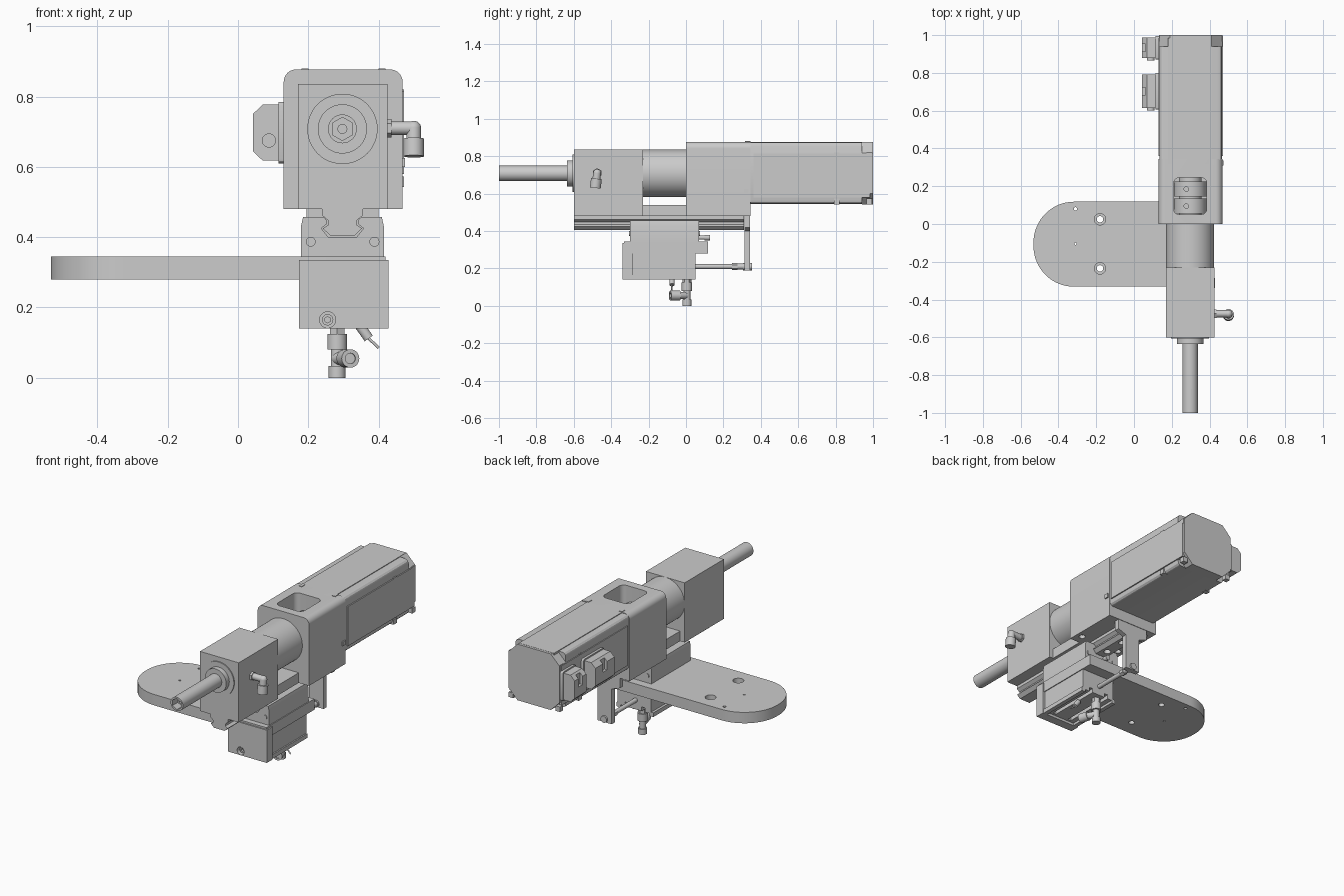
import bpy, bmesh, math
from mathutils import Vector

if "Cube" in bpy.data.objects:
    bpy.data.objects.remove(bpy.data.objects["Cube"])

CX, CZ = 0.297, 0.708   # main spindle axis


def finish(name, bm):
    bmesh.ops.recalc_face_normals(bm, faces=bm.faces)
    me = bpy.data.meshes.new(name)
    bm.to_mesh(me)
    bm.free()
    ob = bpy.data.objects.new(name, me)
    bpy.context.collection.objects.link(ob)
    return ob


def prism(name, pts, axis, a, b):
    """Extrude a 2D profile along an axis from a to b."""
    place = {'x': lambda p, t: (t, p[0], p[1]), 'y': lambda p, t: (p[0], t, p[1]),
             'z': lambda p, t: (p[0], p[1], t)}[axis]
    bm = bmesh.new()
    lo = [bm.verts.new(place(p, a)) for p in pts]
    hi = [bm.verts.new(place(p, b)) for p in pts]
    n = len(pts)
    bm.faces.new(lo)
    bm.faces.new(hi)
    for i in range(n):
        bm.faces.new((lo[i], lo[(i + 1) % n], hi[(i + 1) % n], hi[i]))
    return finish(name, bm)


def rrect(x0, x1, y0, y1, radii, n=8):
    """Rounded rectangle; radii for lower-left, lower-right, upper-right, upper-left."""
    pts = []
    corners = [(x0, y0, 1, 1), (x1, y0, -1, 1), (x1, y1, -1, -1), (x0, y1, 1, -1)]
    for k, ((x, y, sx, sy), r) in enumerate(zip(corners, radii)):
        if r == 0:
            pts.append((x, y))
            continue
        for i in range(n + 1):
            a = math.pi * (1 + k / 2) + math.pi / 2 * i / n
            pts.append((x + sx * r + r * math.cos(a), y + sy * r + r * math.sin(a)))
    return pts


def box(name, x0, x1, y0, y1, z0, z1):
    return prism(name, [(x0, y0), (x1, y0), (x1, y1), (x0, y1)], 'z', z0, z1)


def cyl(name, p0, p1, r, n=32):
    p0, p1 = Vector(p0), Vector(p1)
    d = p1 - p0
    bm = bmesh.new()
    bmesh.ops.create_cone(bm, cap_ends=True, segments=n, radius1=r, radius2=r, depth=d.length)
    rot = d.to_track_quat('Z', 'Y')
    for v in bm.verts:
        v.co = rot @ v.co + (p0 + p1) / 2
    return finish(name, bm)


def ycyl(name, x, z, y0, y1, r, n=32):
    return cyl(name, (x, y0, z), (x, y1, z), r, n)


def ball(name, p, r):
    bm = bmesh.new()
    bmesh.ops.create_uvsphere(bm, u_segments=24, v_segments=12, radius=r)
    bmesh.ops.translate(bm, verts=bm.verts, vec=p)
    return finish(name, bm)


def cut(ob, cutters):
    for c in cutters:
        m = ob.modifiers.new("cut", 'BOOLEAN')
        m.operation, m.solver, m.object = 'DIFFERENCE', 'EXACT', c
        c.hide_render = True
    bpy.context.view_layer.update()
    me = bpy.data.meshes.new_from_object(ob.evaluated_get(bpy.context.evaluated_depsgraph_get()))
    ob.modifiers.clear()
    ob.data = me
    for c in cutters:
        bpy.data.objects.remove(c)


def screw(x, z, y, r):
    """Socket screw head sitting in a counterbore, facing -y."""
    s = ycyl("screw_head", x, z, y, y + 0.03, r)
    cut(s, [ycyl("socket", x, z, y - 0.01, y + 0.015, r * 0.55, 6)])


# Front bearing block with corner screws
block = box("front_block", 0.17, 0.425, -0.6, -0.23, 0.48, 0.835)
corners = [(CX + sx * 0.091, CZ + sz * 0.091) for sx in (-1, 1) for sz in (-1, 1)]
cut(block, [ycyl("hole", x, z, -0.62, -0.57, 0.024) for x, z in corners])
for x, z in corners:
    screw(x, z, -0.592, 0.018)
ycyl("bearing_cover", CX, CZ, -0.606, -0.59, 0.1, 48)

# Spindle with hexagonal socket tip
ycyl("spindle_flange", CX, CZ, -0.635, -0.6, 0.07, 40)
shaft = ycyl("spindle", CX, CZ, -1.0, -0.63, 0.041)
cut(shaft, [ycyl("hex", CX, CZ, -1.02, -0.95, 0.033, 6),
            cyl("cross_hole", (CX, -0.9, 0.6), (CX, -0.9, 0.8), 0.008, 16)])
ycyl("spindle_core", CX, CZ, -0.96, -0.94, 0.014, 20)

# Cylindrical neck and spacer under it
ycyl("neck", CX, CZ, -0.24, 0.01, 0.127, 64)
box("neck_spacer", 0.2, 0.4, -0.24, 0.01, 0.48, 0.54)

# Coupling housing with an open window on top
house = prism("coupling_housing", rrect(0.13, 0.468, 0.48, 0.877, (0, 0, 0.035, 0.035)), 'y', 0, 0.345)
cut(house, [prism("window", rrect(0.21, 0.385, 0.05, 0.245, [0.03] * 4), 'z', 0.6, 0.95),
            cyl("bolt_a", (0.17, 0.29, 0.47), (0.17, 0.29, 0.5), 0.018),
            cyl("bolt_b", (0.43, 0.29, 0.47), (0.43, 0.29, 0.5), 0.018),
            cyl("bolt_c", (0.17, 0.06, 0.47), (0.17, 0.06, 0.5), 0.018),
            cyl("bolt_d", (0.43, 0.06, 0.47), (0.43, 0.06, 0.5), 0.018)])
for y0 in (0.055, 0.145):
    hub = ycyl("coupling_hub", CX, CZ, y0, y0 + 0.08, 0.086, 48)
    cut(hub, [cyl("clamp_hole", (CX - 0.02, y0 + 0.04, 0.76), (CX - 0.02, y0 + 0.04, 0.82), 0.012, 16)])
ycyl("coupling_core", CX, CZ, 0.04, 0.25, 0.06)

# Servo motor: corner-cut body, side panels, end cap, latches
prism("motor_body", rrect(0.135, 0.465, 0.545, 0.873, [0.022] * 4, 3), 'y', 0.34, 0.94)
prism("motor_end_cap", rrect(0.133, 0.468, 0.542, 0.876, [0.058] * 4, 1), 'y', 0.94, 1.0)
box("motor_top_panel", 0.18, 0.41, 0.345, 0.985, 0.86, 0.877)
for x in (0.13, 0.457):
    box("motor_side_panel", x, x + 0.015, 0.36, 0.985, 0.58, 0.815)
for x in (0.133, 0.442):
    for z in (0.543, 0.79):
        for y in (0.79, 0.965):
            box("latch", x, x + 0.03, y, y + 0.03, z, z + 0.03)
for x in (0.18, 0.40):
    box("housing_latch", x, x + 0.02, 0.315, 0.345, 0.865, 0.88)
box("housing_side_latch", 0.455, 0.475, 0.31, 0.335, 0.6, 0.625)

# Two connectors on the motor's left side
for y0, y1 in ((0.605, 0.8), (0.87, 0.995)):
    prism("connector_base", rrect(y0, y1, 0.61, 0.785, [0.012] * 4, 3), 'x', 0.115, 0.14)
    plug = prism("connector_plug", [(0.12, 0.618), (0.07, 0.618), (0.042, 0.645), (0.042, 0.75),
                                    (0.07, 0.777), (0.12, 0.777)], 'y', y0 + 0.008, y1 - 0.008)
    cut(plug, [box("slot", 0.02, 0.06, (y0 + y1) / 2 - 0.02, (y0 + y1) / 2 + 0.02, 0.7, 0.8)])
    ycyl("connector_outlet", 0.088, 0.675, y0 - 0.005, y0 + 0.02, 0.02)

# Elbow fitting on the right of the front block
top, low = (0.5, -0.475, 0.71), (0.5, -0.485, 0.63)
cyl("elbow_stub", (0.42, -0.475, 0.71), top, 0.019)
cyl("elbow_collar", (0.42, -0.475, 0.71), (0.437, -0.475, 0.71), 0.026, 6)
ball("elbow_bend", top, 0.021)
cyl("elbow_drop", top, low, 0.021)
cyl("elbow_socket", (0.5, -0.479, 0.68), low, 0.029)

# Linear rail (grooved profile) with mounting holes
half = [(0.058, 0.49), (0.058, 0.462), (0.04, 0.447), (0.04, 0.435), (0.056, 0.425), (0.035, 0.405)]
rail = prism("linear_rail", [(CX + x, z) for x, z in half] + [(CX - x, z) for x, z in half[::-1]],
             'y', -0.6, 0.31)
cut(rail, [cyl("hole", (CX, y, 0.39), (CX, y, 0.45), 0.02) for y in (-0.53, -0.38, 0.12, 0.25)])

# Carriage wrapping the rail
inner = [(0.052, 0.457), (0.044, 0.447), (0.044, 0.438), (0.06, 0.425), (0.04, 0.4)]
outer = [(0.118, 0.335), (0.118, 0.43), (0.112, 0.457)]
side = outer + inner
prism("carriage", [(CX + x, z) for x, z in side] + [(CX - x, z) for x, z in side[::-1]], 'y', -0.3, 0.07)
for y0, y1 in ((-0.305, -0.28), (0.05, 0.075)):
    for x in (0.207, 0.388):
        ycyl("carriage_end_screw", x, 0.387, y0, y1, 0.014, 20)
ycyl("grease_nipple", CX, 0.365, 0.06, 0.11, 0.011, 20)
ycyl("grease_nipple_head", CX, 0.365, 0.1, 0.128, 0.015, 20)

# Base plate with rounded end, countersunk holes and recess beneath
plate = prism("base_plate", rrect(-0.532, 0.42, -0.332, 0.118, (0.215, 0, 0, 0.215), 16), 'z', 0.28, 0.345)
cuts = [cyl("recess", (-0.31, -0.105, 0.27), (-0.31, -0.105, 0.3), 0.105, 48),
        cyl("pin_hole", (-0.31, 0.08, 0.26), (-0.31, 0.08, 0.36), 0.009, 16),
        cyl("centre_hole", (-0.31, -0.105, 0.26), (-0.31, -0.105, 0.36), 0.006, 16)]
for x in (-0.44, -0.18):
    for y in (-0.235, 0.025):
        cuts += [cyl("bore", (x, y, 0.26), (x, y, 0.36), 0.017, 24),
                 cyl("counterbore", (x, y, 0.315), (x, y, 0.36), 0.03)]
cut(plate, cuts)

# Front bracket plate of the small air slide
face = box("slide_face_plate", 0.173, 0.428, -0.34, -0.285, 0.14, 0.335)
holes = [(x, z) for x in (0.255, 0.345) for z in (0.165, 0.255)]
cut(face, [ycyl("hole", x, z, -0.36, -0.305, 0.023) for x, z in holes])
for x, z in holes:
    screw(x, z, -0.325, 0.016)

# Air slide body with lower slots, end holes and table strips
body = box("slide_body", 0.195, 0.415, -0.29, 0.05, 0.155, 0.285)
cut(body, [box("slot", x, x + 0.022, -0.27, 0.08, 0.14, 0.18) for x in (0.235, 0.345)]
    + [ycyl("port", x, 0.255, 0.03, 0.07, 0.013, 20) for x in (0.23, 0.38)])
for x in (0.18, 0.398):
    box("slide_strip", x, x + 0.025, -0.29, 0.05, 0.14, 0.165)

# Push rod with lock nut and joint
ycyl("push_rod", CX, 0.21, 0.04, 0.26, 0.013, 24)
ycyl("lock_nut", CX, 0.21, 0.245, 0.275, 0.019, 6)
ycyl("rod_joint", CX, 0.21, 0.27, 0.35, 0.015, 24)

# Drive bracket linking the rod to the housing
bracket = prism("drive_bracket", [(0.25, 0.19), (0.345, 0.19), (0.345, 0.4), (0.4, 0.42), (0.4, 0.545),
                                  (0.195, 0.545), (0.195, 0.42), (0.25, 0.4)], 'y', 0.312, 0.342)
cut(bracket, [ycyl("hole", x, 0.48, 0.33, 0.36, 0.016, 20) for x in (0.24, 0.355)])
ycyl("rod_end_nut", CX, 0.21, 0.305, 0.352, 0.02, 24)

# Tee air fitting below the slide
FX = 0.282
for z0, z1, r, n in ((0, 0.033, 0.024, 32), (0.028, 0.085, 0.018, 32), (0.08, 0.125, 0.028, 32), (0.12, 0.16, 0.024, 6)):
    cyl("tee_stem", (FX, 0.005, z0), (FX, 0.005, z1), r, n)
cyl("tee_branch", (FX, 0.005, 0.055), (0.315, -0.05, 0.055), 0.019)
branch = cyl("tee_branch_socket", (0.305, -0.033, 0.055), (0.32, -0.085, 0.055), 0.026)
cut(branch, [cyl("bore", (0.318, -0.078, 0.055), (0.323, -0.1, 0.055), 0.015)])

# Sensor plug and cable
cyl("sensor_plug", (0.345, -0.075, 0.15), (0.372, -0.075, 0.112), 0.014, 20)
cyl("sensor_cable", (0.37, -0.075, 0.114), (0.4, -0.075, 0.085), 0.004, 12)

# Smooth curved sides, keep edges sharp
for ob in bpy.context.scene.objects:
    for p in ob.data.polygons:
        p.use_smooth = True
    ob.data.set_sharp_from_angle(angle=math.radians(28))
